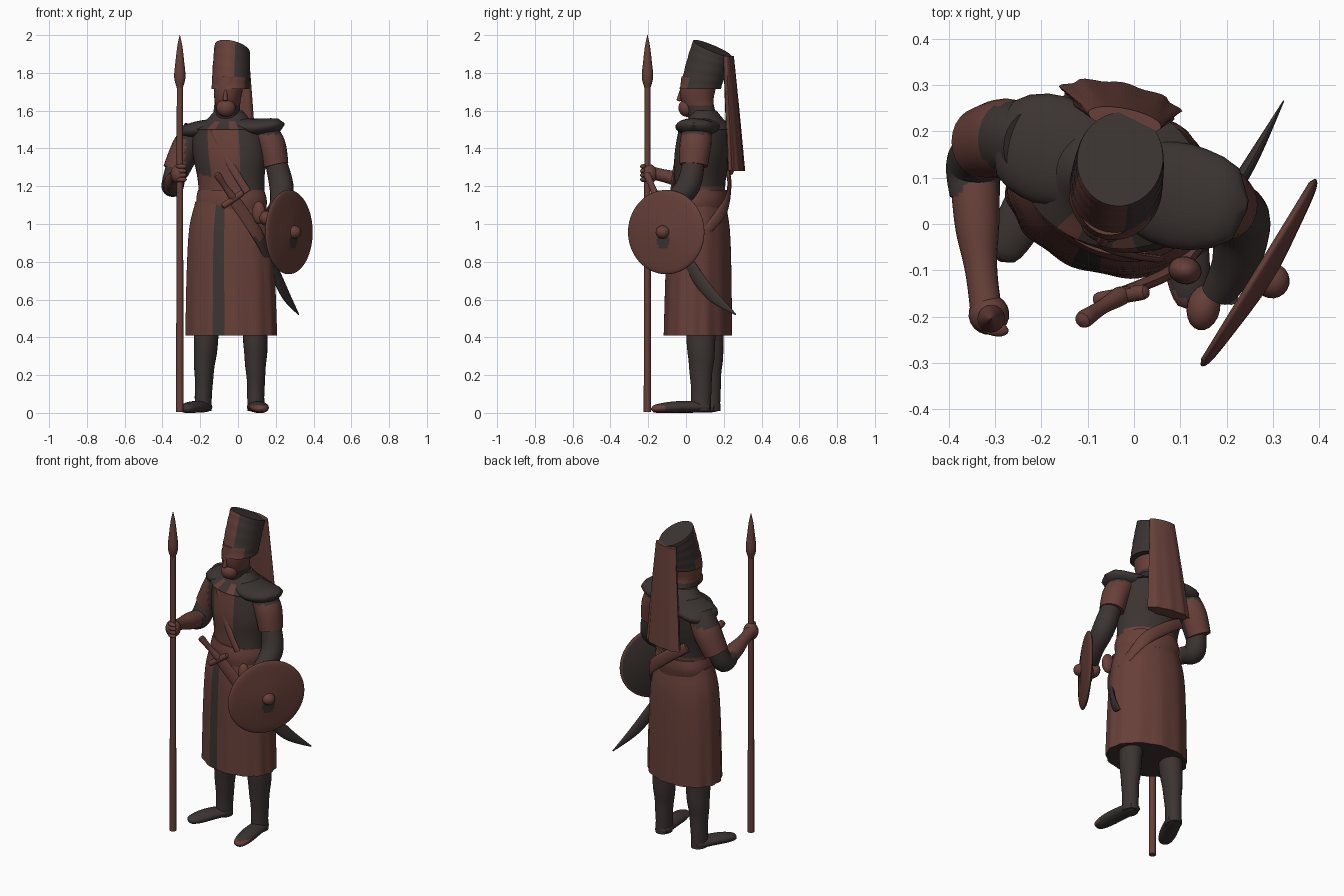
import bpy, bmesh, math
from mathutils import Vector, Matrix

if "Cube" in bpy.data.objects:
    bpy.data.objects.remove(bpy.data.objects["Cube"])

RED, DARK = range(2)
FACING = -.2
CHEST_TURN = -.3


def make_material(name, colour):
    material = bpy.data.materials.new(name)
    material.use_nodes = True
    material.diffuse_color = colour
    material.node_tree.nodes["Principled BSDF"].inputs["Base Color"].default_value = colour
    return material


materials = [make_material("russet_brown", (.135, .05, .04, 1)),
             make_material("charcoal", (.044, .034, .031, 1))]
parts = []


def finish(name, bm):
    """Turn a bmesh into a named object carrying both materials."""
    bmesh.ops.recalc_face_normals(bm, faces=bm.faces[:])
    mesh = bpy.data.meshes.new(name)
    bm.to_mesh(mesh)
    bm.free()
    for material in materials:
        mesh.materials.append(material)
    obj = bpy.data.objects.new(name, mesh)
    bpy.context.collection.objects.link(obj)
    parts.append(obj)
    return obj


def sample(values, t):
    """Smooth curve through evenly spaced values, for t from start to end."""
    last = len(values) - 1
    index = min(int(t * last), last - 1)
    f = t * last - index
    start, end = values[index], values[index + 1]
    slope_in = (end - values[max(index - 1, 0)]) / 2
    slope_out = (values[min(index + 2, last)] - start) / 2
    ease = f * f * (3 - 2 * f)
    return (start * (1 - ease) + end * ease
            + slope_in * (f * (1 - f) * (1 - f)) - slope_out * (f * f * (1 - f)))


def loft(name, path, radii, rule=RED, depth=1, yaw=None, across=(1, 0, 0),
         sides=24, steps=16, rounded=False, ripple=None):
    """Skin ellipses along a path; a yaw keeps every ring level."""
    path = [Vector(point) for point in path]
    pick = rule if callable(rule) else lambda centre, turn: rule
    bm = bmesh.new()
    rings = []
    for step in range(steps + 1):
        t = step / steps
        centre, radius = sample(path, t), sample(radii, t)
        if rounded:
            radius *= max(.02, 1 - abs(2 * t - 1) ** 8) ** .5
        if yaw is None:
            ahead = sample(path, min(t + .01, 1)) - sample(path, max(t - .01, 0))
            ahead.normalize()
            side = Vector(across)
            side = (side - ahead * side.dot(ahead)).normalized()
        else:
            ahead = Vector((0, 0, 1))
            side = Vector((math.cos(yaw), math.sin(yaw), 0))
        other = ahead.cross(side) * depth
        ring = []
        for k in range(sides):
            angle = math.tau * k / sides
            swell = 1 + ripple(angle, t) if ripple else 1
            offset = side * math.cos(angle) + other * math.sin(angle)
            ring.append(bm.verts.new(centre + offset * radius * swell))
        rings.append(ring)
    for lower, upper in zip(rings, rings[1:]):
        for k in range(sides):
            j = (k + 1) % sides
            face = bm.faces.new((lower[k], lower[j], upper[j], upper[k]))
            face.material_index = pick(face.calc_center_median(), (k + .5) / sides)
    for ring in (rings[0], rings[-1]):
        face = bm.faces.new(ring)
        face.material_index = pick(face.calc_center_median(), 0)
    return finish(name, bm)


def blob(name, centre, size, colour=RED):
    """Ellipsoid turned with the figure."""
    bm = bmesh.new()
    matrix = (Matrix.Translation(centre) @ Matrix.Rotation(FACING, 4, "Z")
              @ Matrix.Diagonal((*size, 1)))
    bmesh.ops.create_uvsphere(bm, u_segments=20, v_segments=12, radius=1, matrix=matrix)
    for face in bm.faces:
        face.material_index = colour
    return finish(name, bm)


# Long coat with folds, a dark front strip and a dark underside
loft("coat_skirt", [(-.037, .065, .41), (-.042, .07, 1.12)], [.243, .24, .234, .22, .185],
     lambda c, turn: DARK if .709 < turn < .745 or c.z < .415 else RED,
     depth=.73, yaw=FACING, sides=96,
     ripple=lambda a, t: .016 * math.sin(13 * a + math.sin(2 * a)) * (1 - t))

# Torso with an open vest whose hem is higher on the right, sash and straps
loft("torso", [(-.03, .07, 1.1), (-.04, .08, 1.3), (-.05, .11, 1.5)], [.18, .18, .2, .2],
     lambda c, turn: RED if c.z < 1.2 - .4 * (c.x + .03) * (c.y < .07)
     or .68 < turn < .83 else DARK,
     depth=.72, yaw=CHEST_TURN, sides=64, steps=40)
loft("vest_collar", [(-.05, .11, 1.5), (-.05, .1, 1.6)], [.2, .12, .075],
     lambda c, turn: RED if c.z < 1.54 and .03 < abs(turn - .755) < .075 else DARK,
     depth=.8, yaw=CHEST_TURN, sides=48)
loft("vest_shoulders", [(-.3, .19, 1.485), (-.18, .16, 1.5), (-.05, .11, 1.525),
                        (.1, .06, 1.51), (.245, .04, 1.53)],
     [.095, .12, .09, .115, .09], DARK, depth=.42, across=(.3, 1, 0), rounded=True, sides=32)
loft("waist_sash", [(-.035, .07, 1.07), (-.035, .075, 1.18)], [.183, .19, .178],
     depth=.78, yaw=CHEST_TURN, sides=48,
     ripple=lambda a, t: .012 * math.sin(5 * a + 3 * t))
loft("chest_strap", [(-.13, -.01, 1.5), (-.03, -.06, 1.3), (.05, -.075, 1.17)],
     [.02, .02], depth=.4, sides=12)
loft("back_strap", [(-.16, .22, 1.28), (-.04, .23, 1.2), (.1, .2, 1.08), (.17, .08, .93)],
     [.03, .035, .035, .02], depth=.3, across=(0, 0, 1), sides=12)

# Head, beard and face
loft("head", [(-.05, .1, 1.54), (-.055, .06, 1.66), (-.045, .075, 1.78)], [.064, .064, .075, .08],
     lambda c, turn: DARK if c.z < 1.63 and c.y > .01 else RED,
     depth=1.25, yaw=FACING, sides=32)
blob("beard", (-.064, .005, 1.615), (.052, .045, .048))
loft("nose", [(-.066, -.026, 1.71), (-.068, -.038, 1.65)], [.007, .014], rounded=True, sides=12)

# Tall hat, its crown sloping to the back, with a hanging cloth
hat = loft("tall_hat", [(-.04, .075, 1.715), (-.03, .14, 1.93)], [.1, .098, .093],
           lambda c, turn: RED if .59 < turn < .82 or (c.z < 1.765 and .5 < turn < .92) else DARK,
           depth=1.1, yaw=FACING, sides=48, steps=24,
           ripple=lambda a, t: .008 * math.sin(30 * t))
for vert in hat.data.vertices:
    lift = max(0, vert.co.z - 1.73)
    vert.co.z -= lift * (2 * (vert.co.y - .14) + vert.co.x + .03)
loft("hanging_cloth", [(-.03, .265, 1.28), (-.025, .245, 1.6), (-.02, .225, 1.89)],
     [.13, .105, .08], depth=.3, yaw=FACING, sides=48,
     ripple=lambda a, t: .06 * math.sin(9 * a) * (1 - t))

# Boots, each a creased shaft and a flat pointed foot
for side, knee, ankle, toe in (("right", (-.16, .12), (-.185, .13), (-.29, -.08)),
                               ("left", (.09, .08), (.095, .08), (.125, -.185))):
    knee, ankle, toe = map(Vector, (knee, ankle, toe))
    loft(side + "_boot_shaft", [(*ankle, .01), (*ankle.lerp(knee, .3), .25), (*knee, .5)],
         [.044, .047, .062, .067], DARK, depth=1.2, yaw=FACING,
         ripple=lambda a, t: .02 * math.sin(22 * t + a))
    heel = ankle + (ankle - toe) * .2
    loft(side + "_boot_foot", [(*heel, .03), (*ankle.lerp(toe, .4), .032), (*toe, .02)],
         [.045, .05, .05, .034],
         lambda c, turn: RED if c.y < -.1 and .012 < c.z < .04 else DARK,
         depth=.6, rounded=True)

# Right arm reaching forward to the spear
loft("right_sleeve", [(-.22, .17, 1.5), (-.275, .185, 1.4), (-.33, .175, 1.28)],
     [.07, .078, .07],
     lambda c, turn: DARK if c.z > 1.45 or (c.x > -.28 and c.y < .18) else RED, depth=1.1)
loft("right_elbow", [(-.32, .17, 1.33), (-.345, .13, 1.21), (-.343, .06, 1.21)],
     [.056, .06, .054], DARK)
loft("right_forearm", [(-.343, .08, 1.21), (-.335, -.05, 1.24), (-.32, -.18, 1.27)],
     [.052, .048, .035, .034])
blob("right_fist", (-.313, -.195, 1.265), (.044, .044, .052))
for finger in range(4):
    blob("right_finger", (-.3, -.226, 1.235 + finger * .023), (.03, .016, .013))

# Left arm bent behind the shield
loft("left_sleeve", [(.13, .06, 1.5), (.175, .05, 1.42), (.2, .04, 1.31)], [.07, .076, .068],
     lambda c, turn: DARK if c.z > 1.475 else RED, depth=1.1)
loft("left_arm", [(.195, .045, 1.35), (.23, .01, 1.2), (.22, -.08, 1.11), (.18, -.15, 1.06)],
     [.056, .064, .052, .036], DARK)
blob("left_fist", (.15, -.18, 1.03), (.036, .05, .04))
blob("belt_pouch", (.11, -.1, 1.06), (.036, .03, .06))

# Round shield lofted along its own axis, with a worn patch, a boss and a grip
axis = Vector((.85, -.52, 0))
hub = Vector((.274, -.108, .957))
worn = hub + axis * .02 - Vector((0, 0, .05))
loft("round_shield", [hub - axis * .015, hub + axis * .03], [.21, .223, .2, .1, .005],
     lambda c, turn: DARK if (c - hub).dot(axis) < -.014 or (c - worn).length < .04 else RED,
     depth=1.06, across=(0, 0, 1), sides=56, steps=32)
blob("shield_boss", hub + axis * .028, (.038, .038, .035))
loft("shield_grip", [(.21, -.16, 1.06), (.2, -.14, .98), (.24, -.13, .88)],
     [.015, .015], DARK, sides=12)

# Spear with a leaf-shaped head
grip_line = (-.308, -.204)
loft("spear_shaft", [(*grip_line, .005), (*grip_line, 1.74)], [.02, .016], yaw=0, sides=16)
loft("spear_head", [(*grip_line, 1.72), (*grip_line, 2)], [.016, .03, .023, .013, .001],
     yaw=0, sides=16)

# Curved sword hung across the hip, its lower half dark
loft("sword_hilt", [(-.115, -.21, 1.27), (-.07, -.18, 1.2), (-.02, -.15, 1.13)],
     [.022, .016, .024], rounded=True, sides=16)
loft("sword_guard", [(-.085, -.165, 1.09), (.03, -.145, 1.17)], [.017, .017],
     rounded=True, sides=16)
loft("sword_blade", [(-.03, -.15, 1.14), (.1, -.09, .95), (.18, .02, .78),
                     (.25, .13, .63), (.322, .264, .52)],
     [.032, .036, .036, .034, .004], lambda c, turn: DARK if c.z < .92 else RED,
     depth=.4, across=(0, 0, 1), sides=20, steps=24)

# Soft shading with crisp edges
bpy.ops.object.select_all(action="DESELECT")
for obj in parts:
    obj.select_set(True)
bpy.context.view_layer.objects.active = parts[0]
bpy.ops.object.shade_smooth_by_angle(angle=math.radians(40))
